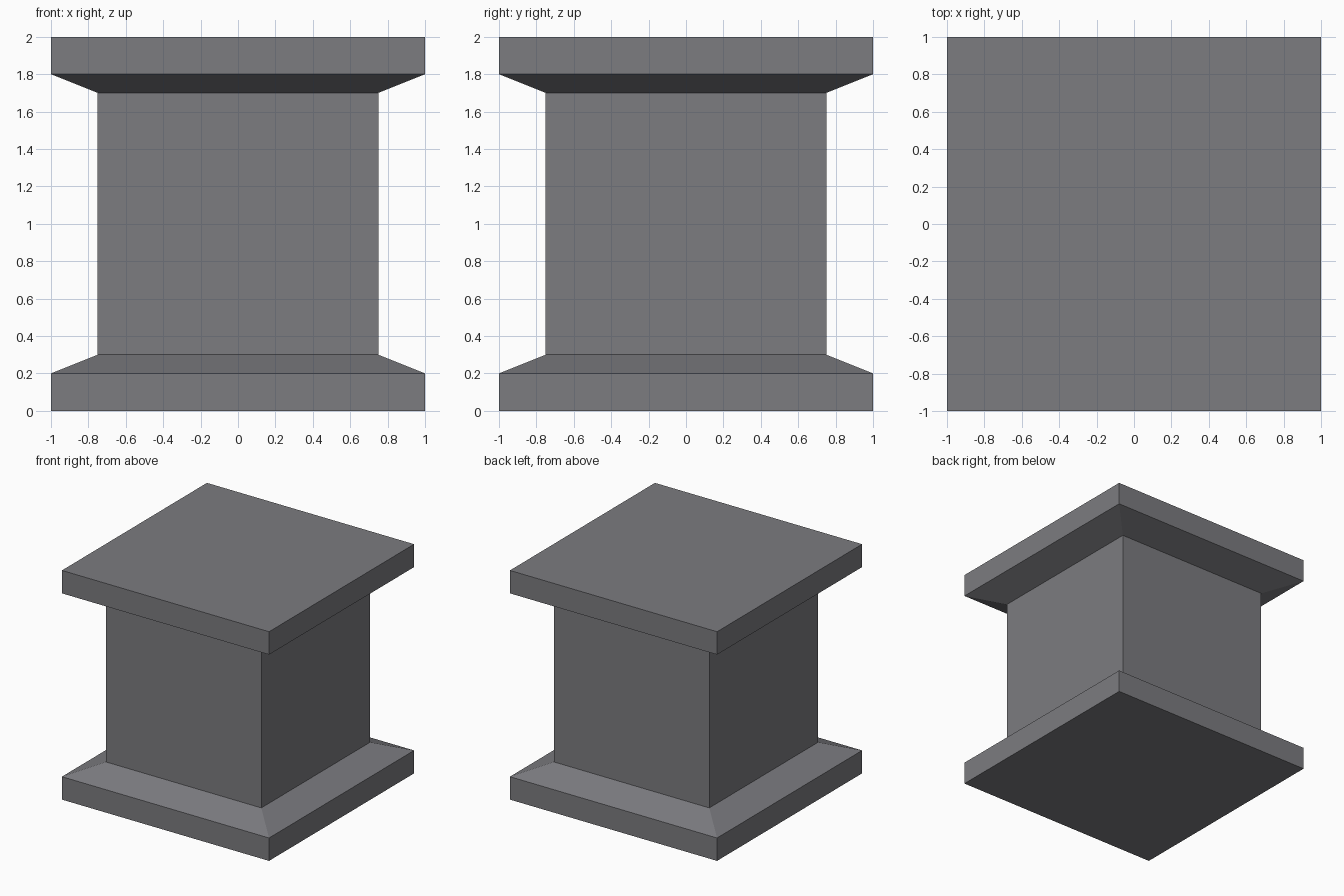
import bpy, bmesh

if "Cube" in bpy.data.objects:
    bpy.data.objects.remove(bpy.data.objects["Cube"])

# Single stone colour
stone = bpy.data.materials.new("grey stone")
stone.diffuse_color = (0.2, 0.2, 0.215, 1)
stone.use_nodes = True
stone.node_tree.nodes["Principled BSDF"].inputs["Base Color"].default_value = stone.diffuse_color

# Pedestal profile from floor to top: (half width, height)
profile = [(1, 0), (1, 0.2), (0.75, 0.3), (0.75, 1.7), (1, 1.8), (1, 2)]
corners = [(-1, -1), (1, -1), (1, 1), (-1, 1)]

bm = bmesh.new()
rings = [[bm.verts.new((x * w, y * w, z)) for x, y in corners] for w, z in profile]

# Flat sides between neighbouring square rings
for low, high in zip(rings, rings[1:]):
    for i in range(4):
        j = (i + 1) % 4
        bm.faces.new((low[i], low[j], high[j], high[i]))

# Underside and top slab face
bm.faces.new(rings[0][::-1])
bm.faces.new(rings[-1])

mesh = bpy.data.meshes.new("pedestal")
bm.to_mesh(mesh)
bm.free()
mesh.materials.append(stone)
bpy.context.collection.objects.link(bpy.data.objects.new("pedestal", mesh))
